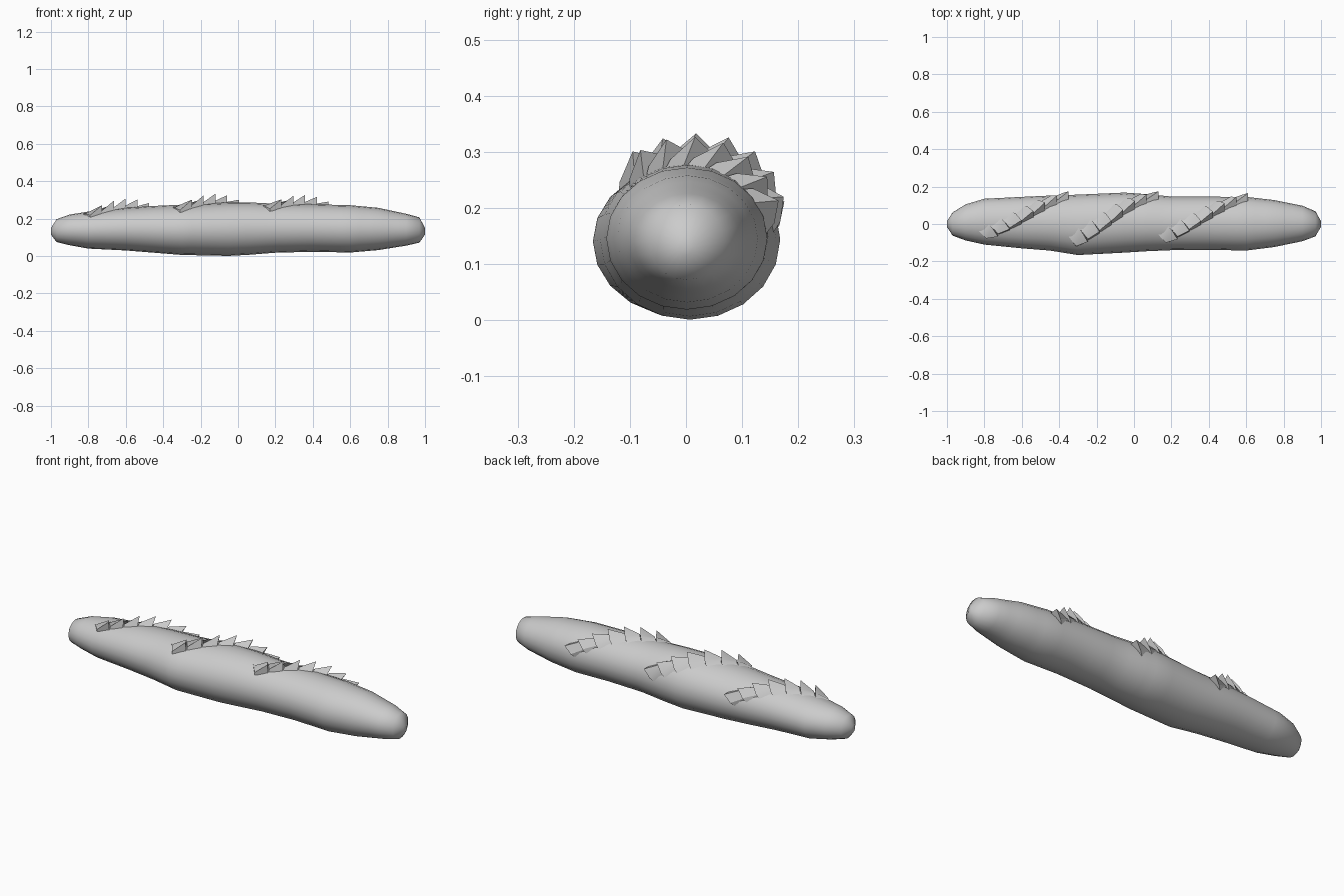
import bpy, bmesh
from math import sin, cos, radians, pi
from mathutils import Vector

if "Cube" in bpy.data.objects:
    bpy.data.objects.remove(bpy.data.objects["Cube"])

# x, front y, back y, bottom z, top z of the loaf outline
OUTLINE = [
    (-1.0, -.015, .015, .115, .15), (-.97, -.062, .062, .075, .197),
    (-.9, -.088, .105, .058, .222), (-.8, -.11, .135, .04, .238),
    (-.6, -.13, .145, .03, .258), (-.45, -.142, .152, .018, .268),
    (-.3, -.166, .157, .006, .275), (-.05, -.153, .168, .001, .287),
    (.06, -.146, .16, .007, .287), (.2, -.14, .147, .018, .28),
    (.4, -.138, .146, .023, .277), (.6, -.142, .145, .019, .272),
    (.75, -.123, .128, .032, .258), (.9, -.092, .098, .056, .226),
    (.97, -.066, .068, .072, .207), (1.0, -.015, .015, .115, .15)]


def outline(x):
    for a, b in zip(OUTLINE, OUTLINE[1:]):
        if x <= b[0]:
            t = (x - a[0]) / (b[0] - a[0])
            return [p + (q - p) * t for p, q in zip(a[1:], b[1:])]
    return OUTLINE[-1][1:]


def crust(x, angle, lift=0.0):
    """Point on the crust; angle is measured from the top towards +y."""
    y0, y1, z0, z1 = outline(x)
    return Vector((x, (y0 + y1) / 2 + ((y1 - y0) / 2 + lift) * sin(angle),
                   (z0 + z1) / 2 + ((z1 - z0) / 2 + lift) * cos(angle)))


def make(name, bm, sharp):
    bmesh.ops.recalc_face_normals(bm, faces=bm.faces)
    me = bpy.data.meshes.new(name)
    bm.to_mesh(me)
    bm.free()
    ob = bpy.data.objects.new(name, me)
    bpy.context.collection.objects.link(ob)
    bpy.ops.object.select_all(action='DESELECT')
    ob.select_set(True)
    bpy.context.view_layer.objects.active = ob
    bpy.ops.object.shade_smooth_by_angle(angle=radians(sharp))
    return ob


# Loaf body: rings lofted along the outline
SEG = 20
bm = bmesh.new()
xs = sorted({k[0] for k in OUTLINE} | {i / 20 for i in range(-17, 18)})
rings = [[bm.verts.new(crust(x, 2 * pi * j / SEG)) for j in range(SEG)] for x in xs]
for a, b in zip(rings, rings[1:]):
    for j in range(SEG):
        k = (j + 1) % SEG
        bm.faces.new((a[j], a[k], b[k], b[j]))
bm.faces.new(rings[0])
bm.faces.new(rings[-1])
make("loaf", bm, 60)

# Torn crust along each diagonal slash: overlapping teeth, steep at the front
TEETH = 7
for n, cx in enumerate((-.57, -.09, .39)):
    bm = bmesh.new()
    for i in range(TEETH):
        ends = []
        for s in (0, 1):
            t = (i + s) / TEETH
            x = cx - .22 + .44 * t
            a = radians(-46 + 108 * t)
            fade = .75 + .25 * sin(pi * t)
            h = (.012 if s == 0 else .05) * fade
            ends.append([bm.verts.new(p) for p in (
                crust(x, a - .10, -.012), crust(x, a + .06, h),
                crust(x - .03, a + .30, h * .4), crust(x - .06, a + .52, -.012))])
        lo, hi = ends
        for k in range(4):
            m = (k + 1) % 4
            bm.faces.new((lo[k], lo[m], hi[m], hi[k]))
        bm.faces.new(lo)
        bm.faces.new(hi)
    make(f"torn_crust_{n + 1}", bm, 30)
